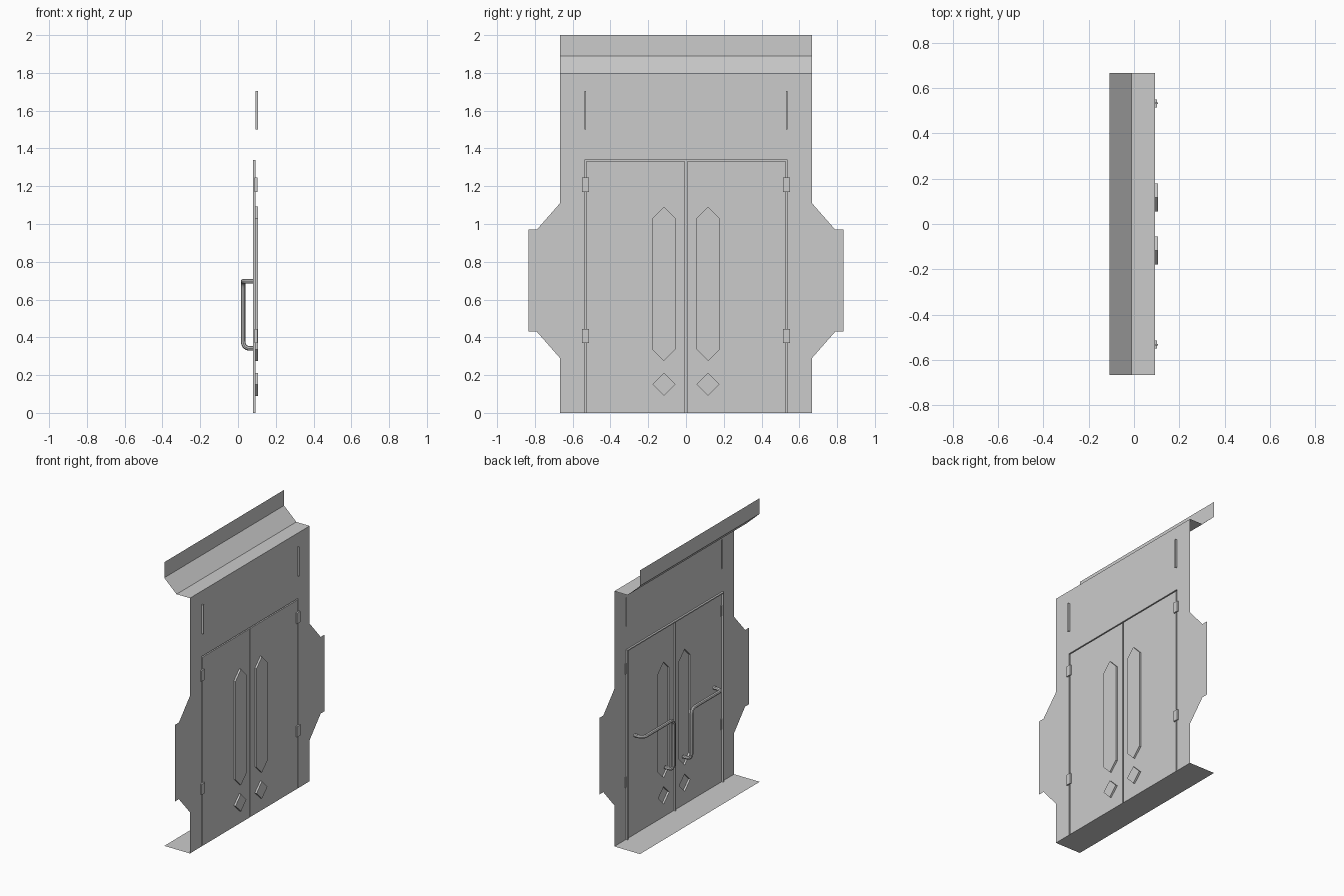
import bpy, bmesh
from mathutils import Vector

if "Cube" in bpy.data.objects:
    bpy.data.objects.remove(bpy.data.objects["Cube"])

WALL, BACK, PRESS = 0.092, -0.108, 0.013   # wall plane, rear edge, emboss depth
HALF = 0.667                               # half width of the wall
G = 0.004                                  # half width of door gaps


def finish(name, bm):
    mesh = bpy.data.meshes.new(name)
    bm.to_mesh(mesh)
    bm.free()
    ob = bpy.data.objects.new(name, mesh)
    bpy.context.collection.objects.link(ob)
    return ob


def pressed_sheet(name, outline, holes):
    """Flat sheet in the wall plane with areas pressed outward (+x)."""
    bm = bmesh.new()

    def loop(pts, x):
        return [bm.verts.new((x, y, z)) for y, z in pts]

    def ring(vs):
        return [bm.edges.new((a, b)) for a, b in zip(vs, vs[1:] + vs[:1])]

    edges = ring(loop(outline, WALL))
    rims = [loop(h, WALL) for h in holes]
    for r in rims:
        edges += ring(r)
    bmesh.ops.triangle_fill(bm, edges=edges, use_beauty=True, normal=(1, 0, 0))
    for f in bm.faces:
        f.normal_update()
        if f.normal.x < 0:
            f.normal_flip()
    for r, h in zip(rims, holes):
        cap = loop(h, WALL + PRESS)
        n = len(r)
        for i in range(n):
            j = (i + 1) % n
            bm.faces.new((r[i], r[j], cap[j], cap[i]))
        bm.faces.new(cap)
    return finish(name, bm)


def rect(y0, y1, z0, z1):
    return [(y0, z0), (y1, z0), (y1, z1), (y0, z1)]


def box(name, x0, x1, y0, y1, z0, z1, open_front=False):
    bm = bmesh.new()
    bmesh.ops.create_cube(bm, size=1)
    for v in bm.verts:
        v.co = (x1 if v.co.x > 0 else x0, y1 if v.co.y > 0 else y0,
                z1 if v.co.z > 0 else z0)
    if open_front:
        bm.normal_update()
        bmesh.ops.delete(bm, geom=[f for f in bm.faces if f.normal.x > 0.9],
                         context='FACES')
    return finish(name, bm)


def strip(name, profile):
    """Sheet swept across the wall width from an x/z profile."""
    bm = bmesh.new()
    rows = [[bm.verts.new((x, y, z)) for y in (-HALF, HALF)] for x, z in profile]
    for a, b in zip(rows, rows[1:]):
        bm.faces.new((a[0], a[1], b[1], b[0]))
    return finish(name, bm)


def rounded(points, r, n=6):
    pts = [Vector(p) for p in points]
    out = [pts[0]]
    for a, b, c in zip(pts, pts[1:], pts[2:]):
        p, q = b + (a - b).normalized() * r, b + (c - b).normalized() * r
        for i in range(n + 1):
            t = i / n
            out.append(p * (1 - t) ** 2 + b * 2 * t * (1 - t) + q * t * t)
    return out + [pts[-1]]


def pipe(name, points, radius):
    cu = bpy.data.curves.new(name, 'CURVE')
    cu.dimensions = '3D'
    cu.bevel_depth, cu.bevel_resolution, cu.use_fill_caps = radius, 2, True
    sp = cu.splines.new('POLY')
    sp.points.add(len(points) - 1)
    for p, co in zip(sp.points, points):
        p.co = (*co, 1)
    ob = bpy.data.objects.new(name, cu)
    bpy.context.collection.objects.link(ob)
    bpy.ops.object.select_all(action='DESELECT')
    ob.select_set(True)
    bpy.context.view_layer.objects.active = ob
    bpy.ops.object.convert(target='MESH')
    bpy.ops.object.shade_smooth_by_angle()


# Wall sheet with side wings, door opening and two pressed slots
DY, DZ = 0.537, 1.338
right = [(DY, DZ), (DY, 0), (HALF, 0), (HALF, 0.29), (0.79, 0.43), (0.833, 0.43),
         (0.833, 0.97), (0.79, 0.97), (HALF, 1.11), (HALF, 1.8)]
outline = right + [(-y, z) for y, z in reversed(right)]
slots = [rect(s * 0.533 - 0.004, s * 0.533 + 0.004, 1.5, 1.705) for s in (-1, 1)]
pressed_sheet("wall", outline, slots)

# Floor plate and bent cornice
strip("floor_plate", [(BACK, 0), (WALL, 0)])
strip("cornice", [(WALL, 1.8), (-0.012, 1.8), (BACK, 1.89), (BACK, 2.0)])

# Recessed gaps around the doors
X0 = WALL - 0.013
box("top_gap", X0, WALL, -DY, DY, DZ - 2 * G, DZ, True)
box("centre_gap", X0, WALL, -G, G, 0, DZ - 2 * G, True)

C, W = 0.117, 0.061   # centre and half width of pressed panels
for s, side in ((-1, "left"), (1, "right")):
    # Door leaf with long hexagon and diamond pressings
    c = s * C
    hexagon = [(c, 0.275), (c + W, 0.336), (c + W, 1.03),
               (c, 1.092), (c - W, 1.03), (c - W, 0.336)]
    diamond = [(c, 0.09), (c + W, 0.151), (c, 0.212), (c - W, 0.151)]
    y0, y1 = sorted((s * G, s * (DY - 2 * G)))
    pressed_sheet(side + "_door", rect(y0, y1, 0, DZ - 2 * G), [hexagon, diamond])
    g0, g1 = sorted((s * DY, s * (DY - 2 * G)))
    box(side + "_gap", X0, WALL, g0, g1, 0, DZ - 2 * G, True)

    # Hinges
    h0, h1 = sorted((s * 0.514, s * 0.55))
    for z, level in ((0.37, "lower"), (1.17, "upper")):
        box(f"{side}_{level}_hinge", WALL - 0.004, WALL + 0.01, h0, h1, z, z + 0.075)

    # Bent bar handle on the rear side
    path = [(WALL, s * 0.44, 0.697), (0.027, s * 0.44, 0.697),
            (0.027, s * 0.10, 0.697), (0.027, s * 0.10, 0.341),
            (WALL, s * 0.10, 0.341)]
    pipe(side + "_handle", rounded(path, 0.04), 0.012)
